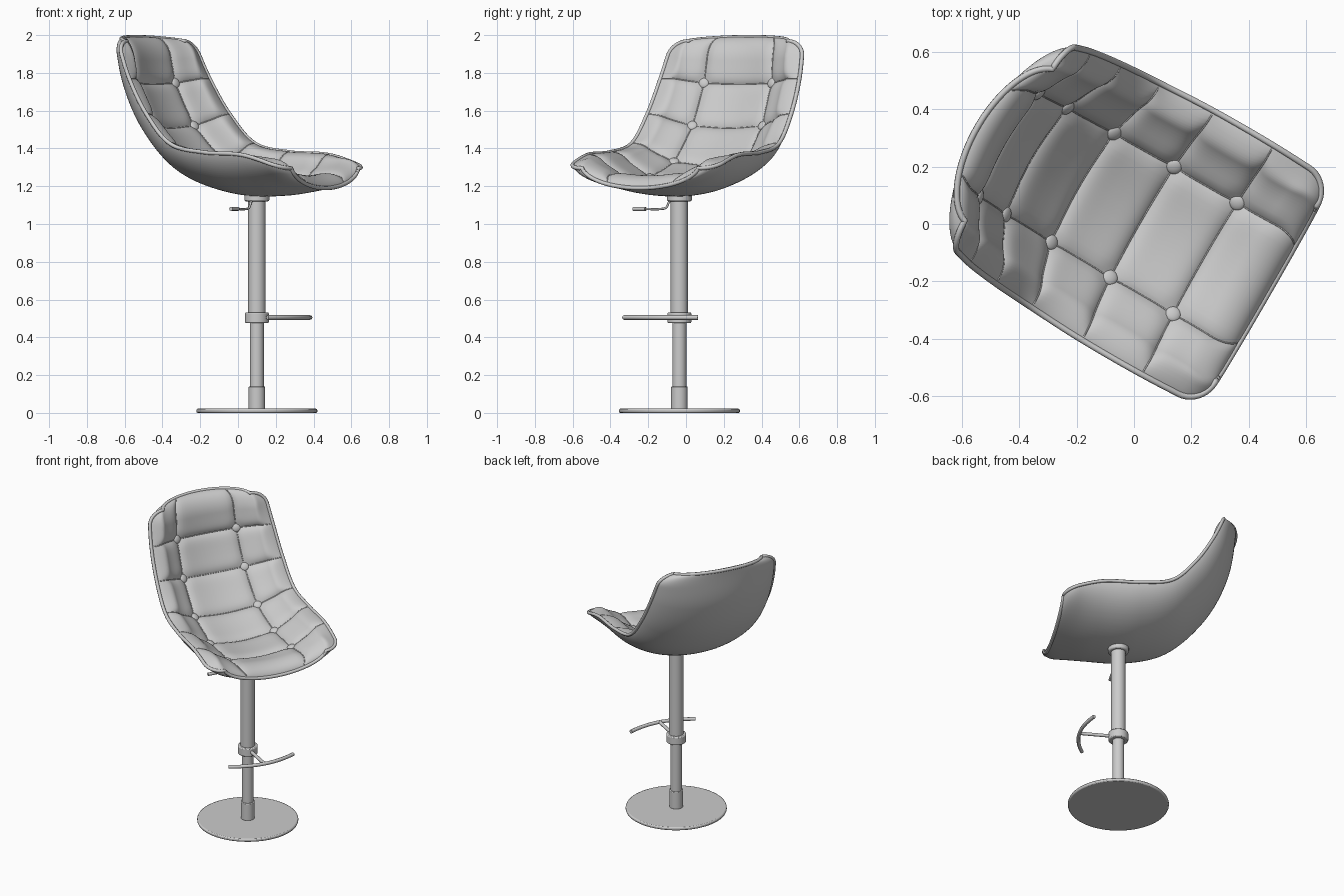
import bpy
from math import sin, cos, exp, sqrt, radians, pi
from mathutils import Vector, Matrix

if "Cube" in bpy.data.objects:
    bpy.data.objects.remove(bpy.data.objects["Cube"])

# local frame: x = forward, y = sideways, origin on the column
FRAME = Matrix.Translation((0.1, -0.035, 0)) @ Matrix.Rotation(radians(-30), 4, 'Z')

# seat rows front -> top: shell centre (u, z), rim (u, v, z); rows 1..5 carry cross seams
ROWS = [(.420, 1.190, .415, .45, 1.295),
        (.170, 1.150, .180, .46, 1.365),
        (-.10, 1.158, -.06, .46, 1.380),
        (-.37, 1.255, -.27, .45, 1.425),
        (-.58, 1.470, -.42, .44, 1.580),
        (-.70, 1.720, -.535, .425, 1.770),
        (-.745, 1.99, -.62, .40, 1.968)]
N = len(ROWS) - 1
PITCH, HALF, CORNER = 0.25, 0.5, 0.095
SEAM_T, AMAX = 0.39, radians(80)


def row(s):
    """Smooth interpolation of the row table."""
    i = min(max(int(s), 0), N - 1)
    f = s - i
    get = lambda k: (ROWS[k] if 0 <= k <= N else
                     [2 * a - b for a, b in zip(ROWS[0 if k < 0 else N], ROWS[1 if k < 0 else N - 1])])
    out = []
    for a, b, c, d in zip(get(i - 1), get(i), get(i + 1), get(i + 2)):
        out.append(.5 * (2 * b + (c - a) * f + (2 * a - 5 * b + 4 * c - d) * f * f
                         + (3 * b - a - 3 * c + d) * f ** 3))
    return out


def shell_pt(s, t, rounded=True):
    cu, cz, eu, ev, ez = row(s)
    if rounded:
        d = min(s, N - s) * PITCH
        if d < CORNER:
            ev -= CORNER - sqrt(max(0, CORNER ** 2 - (CORNER - d) ** 2))
    a = t * AMAX
    lift = (1 - cos(a)) / (1 - cos(AMAX))
    return Vector((cu + (eu - cu) * lift, ev * sin(a) / sin(AMAX), cz + (ez - cz) * lift))


def normal(s, t):
    e = .01
    ds = shell_pt(s + e, t, False) - shell_pt(s - e, t, False)
    dt = shell_pt(s, t + e, False) - shell_pt(s, t - e, False)
    return dt.cross(ds).normalized()


def cushion_pt(s, t, extra=0.0):
    edge = lambda d: sqrt(1 - (1 - min(max(d, 0) / .12, 1)) ** 2)
    rim = edge(min(s, N - s) * PITCH) * edge((1 - abs(t)) * HALF)
    ds = min(abs(s - k) for k in range(1, N)) * PITCH
    dt = abs(abs(t) - SEAM_T) * HALF
    puff = .024 * (1 - exp(-ds / .025)) * (1 - exp(-dt / .025))
    dimple = .010 * exp(-(ds * ds + dt * dt) / .04 ** 2)
    return shell_pt(s, t) + normal(s, t) * (rim * (.064 + puff - dimple) + extra)


def place(ob, angle=40):
    ob.matrix_world = FRAME @ ob.matrix_world
    bpy.ops.object.select_all(action='DESELECT')
    ob.select_set(True)
    bpy.context.view_layer.objects.active = ob
    bpy.ops.object.shade_smooth_by_angle(angle=radians(angle))
    return ob


def sheet(name, fn, S, T, flip):
    n = len(T)
    verts = [fn(s, t) for s in S for t in T]
    faces = []
    for i in range(len(S) - 1):
        for j in range(n - 1):
            q = (i * n + j, i * n + j + 1, (i + 1) * n + j + 1, (i + 1) * n + j)
            faces.append(q[::-1] if flip else q)
    me = bpy.data.meshes.new(name)
    me.from_pydata(verts, [], faces)
    ob = bpy.data.objects.new(name, me)
    bpy.context.collection.objects.link(ob)
    return place(ob, 80)


def tube(name, pts, r, cyclic=False, smooth=False):
    cu = bpy.data.curves.new(name, 'CURVE')
    cu.dimensions = '3D'
    cu.bevel_depth, cu.bevel_resolution, cu.use_fill_caps = r, 2, True
    sp = cu.splines.new('BEZIER' if smooth else 'POLY')
    if smooth:
        sp.bezier_points.add(len(pts) - 1)
        for b, p in zip(sp.bezier_points, pts):
            b.co, b.handle_left_type, b.handle_right_type = p, 'AUTO', 'AUTO'
    else:
        sp.points.add(len(pts) - 1)
        for b, p in zip(sp.points, pts):
            b.co = (*p, 1)
    sp.use_cyclic_u = cyclic
    ob = bpy.data.objects.new(name, cu)
    bpy.context.collection.objects.link(ob)
    ob.matrix_world = FRAME
    return ob


def cylinder(name, r, z0, z1, bevel=.004, sides=48):
    bpy.ops.mesh.primitive_cylinder_add(vertices=sides, radius=r, depth=z1 - z0,
                                        location=(0, 0, (z0 + z1) / 2))
    ob = bpy.context.object
    ob.name = name
    m = ob.modifiers.new('bevel', 'BEVEL')
    m.width, m.segments = bevel, 2
    return place(ob)


# sample lines: even spacing, tight lines at the seams, arc steps at the corners
arc = [CORNER / PITCH * (1 - cos(radians(a))) for a in range(0, 91, 9)]
S = [i * .05 for i in range(9, 112)] + arc + [N - a for a in arc]
S += [k + o for k in range(1, N) for o in (-.02, 0, .02)]
S = sorted({round(s, 4) for s in S})
T = [sin(i / 30 * pi / 2) for i in range(-30, 31)] + [i / 30 for i in range(-29, 30)]
T += [k * SEAM_T + o for k in (-1, 1) for o in (-.01, 0, .01)]
T = sorted({round(t, 3) for t in T})

# seat
sheet('seat_shell', shell_pt, S, T, True)
sheet('seat_cushion', cushion_pt, S, T, False)
rim = ([(s, -1) for s in S] + [(N, t) for t in T[1:]] +
       [(s, 1) for s in S[-2::-1]] + [(0, t) for t in T[-2:0:-1]])
tube('rim_piping', [shell_pt(s, t) for s, t in rim], .011, cyclic=True)

# stitched seams
for k in range(1, N):
    tube('cross_seam', [cushion_pt(k, t, .001) for t in T[2:-2]], .0028)
for side in (-1, 1):
    tube('long_seam', [cushion_pt(s, side * SEAM_T, .001) for s in S[2:-2]], .0028)

# buttons
for k in range(1, N):
    for side in (-1, 1):
        t = side * SEAM_T
        bpy.ops.mesh.primitive_uv_sphere_add(segments=24, ring_count=12, radius=.027)
        ob = bpy.context.object
        ob.name = 'button'
        q = normal(k, t).to_track_quat('Z', 'Y').to_matrix().to_4x4()
        ob.matrix_world = (Matrix.Translation(cushion_pt(k, t, .005)) @ q
                           @ Matrix.Diagonal((1, 1, .45, 1)))
        place(ob)

# column and base
cylinder('base_plate', .32, 0, .022, .007, 96)
cylinder('base_sleeve', .044, .02, .14)
cylinder('lower_column', .037, .02, .5)
cylinder('upper_column', .046, .5, 1.16)
cylinder('seat_mount', .066, 1.12, 1.17, .008)
cylinder('footrest_collar', .063, .475, .532, .006)

# footrest
tube('footrest_stem', [(.05, 0, .505), (.25, 0, .505)], .011)
tube('footrest_bar', [(.25 - .055 * (v / 10) ** 2, v * .0226, .505) for v in range(-10, 11)], .012)

# height lever
tube('lever_arm', [(0, -.035, 1.125), (0, -.06, 1.118), (0, -.082, 1.086),
                   (0, -.11, 1.08), (0, -.22, 1.08)], .006, smooth=True)
tube('lever_grip', [(.003, -.205, 1.08), (.003, -.215, 1.08), (.003, -.28, 1.08)], .011)
